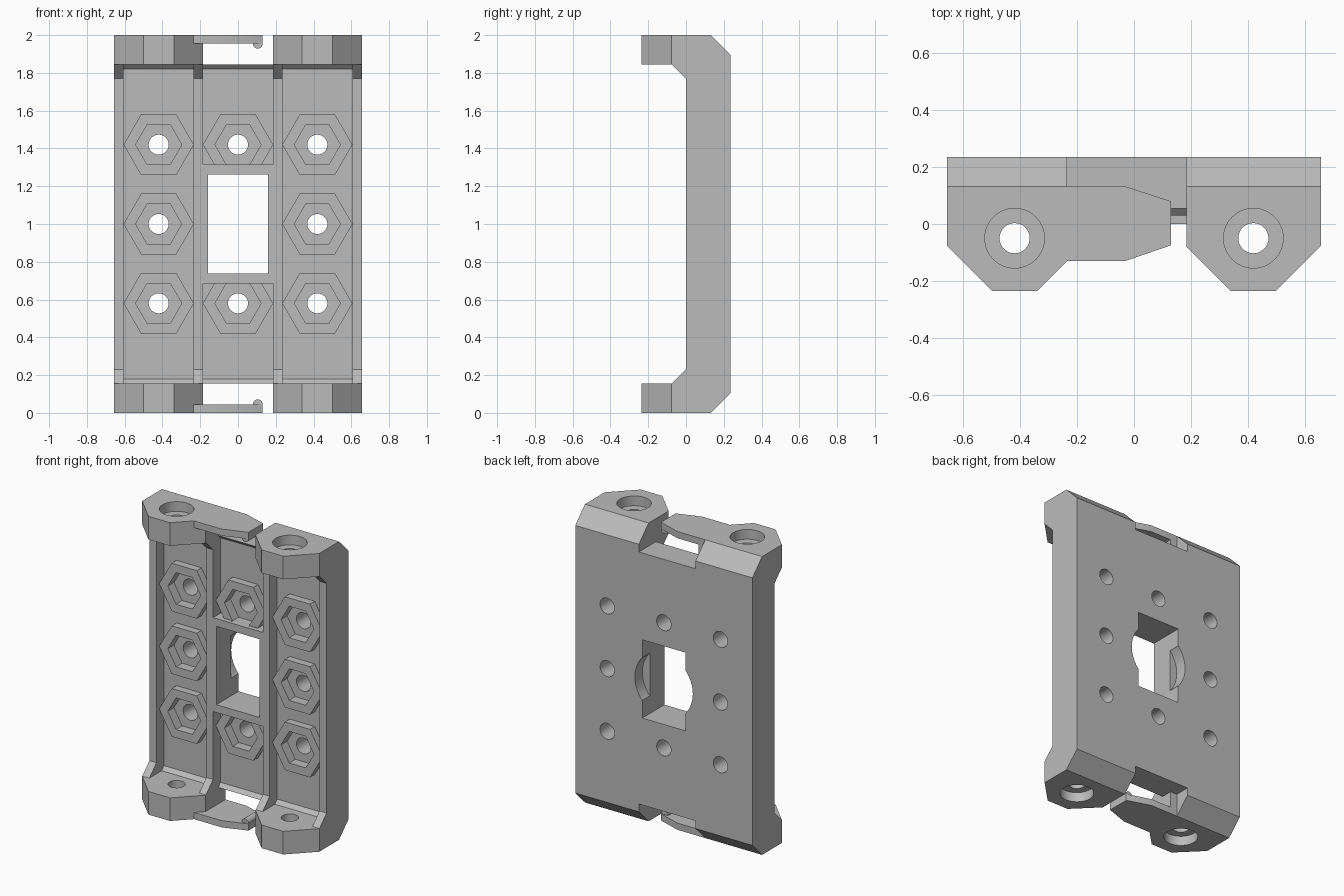
import bpy, bmesh, math

if "Cube" in bpy.data.objects:
    bpy.data.objects.remove(bpy.data.objects["Cube"])

AXES = {'x': lambda a, b, t: (t, a, b),
        'y': lambda a, b, t: (a, t, b),
        'z': lambda a, b, t: (a, b, t)}


def prism(name, pts, axis, lo, hi):
    """Extrude a 2D outline along an axis."""
    place = AXES[axis]
    bm = bmesh.new()
    a = [bm.verts.new(place(p[0], p[1], lo)) for p in pts]
    b = [bm.verts.new(place(p[0], p[1], hi)) for p in pts]
    bm.faces.new(a)
    bm.faces.new(b[::-1])
    n = len(pts)
    for i in range(n):
        j = (i + 1) % n
        bm.faces.new((a[i], b[i], b[j], a[j]))
    bmesh.ops.recalc_face_normals(bm, faces=bm.faces)
    me = bpy.data.meshes.new(name)
    bm.to_mesh(me)
    bm.free()
    ob = bpy.data.objects.new(name, me)
    bpy.context.collection.objects.link(ob)
    return ob


def ring(cx, cy, r, n=48):
    return [(cx + r * math.cos(2 * math.pi * i / n),
             cy + r * math.sin(2 * math.pi * i / n)) for i in range(n)]


def rect(a0, a1, b0, b1):
    return [(a0, b0), (a1, b0), (a1, b1), (a0, b1)]


def flip(pts):
    """Mirror an outline top to bottom about z = 1."""
    return [(a, 2 - b) for a, b in pts]


def combine(op, pts, axis, lo, hi):
    """Boolean a prism into the body."""
    tool = prism("tool", pts, axis, lo, hi)
    mod = body.modifiers.new("bool", 'BOOLEAN')
    mod.operation = op
    mod.solver = 'EXACT'
    mod.object = tool
    bpy.context.view_layer.objects.active = body
    bpy.ops.object.modifier_apply(modifier=mod.name)
    me = tool.data
    bpy.data.objects.remove(tool)
    bpy.data.meshes.remove(me)


W = 0.657      # half width
EAR = 1.845    # underside of upper ears
FLOOR = 0.08   # recessed bay floor

# Side silhouette, trimmed by the plan outline with its four ears
half = [(-0.3, 2), (0.132, 2), (0.235, 1.897)]
under = [(0, 1.77), (-0.075, EAR), (-0.3, EAR)]
side = half + flip(half)[::-1] + flip(under)[::-1] + under
body = prism("bracket_body", side, 'x', -0.8, 0.8)
ear = [(W, 0.4), (W, -0.077), (0.5, -0.235), (0.34, -0.235), (0.185, -0.08)]
plan = ear + [(-x, y) for x, y in ear[::-1]]
combine('INTERSECT', plan, 'z', -0.2, 2.2)

# Outer bays between the ribs
top = [(FLOOR, 1.82), (0.055, EAR), (-0.3, EAR)]
bay = top + flip(top)[::-1]
combine('DIFFERENCE', bay, 'x', -0.605, -0.235)
combine('DIFFERENCE', bay, 'x', 0.235, 0.605)

# Centre bays with the gaps between the ears
gap = [(-0.4, 1.315), (FLOOR, 1.315), (FLOOR, 1.82), (0.055, EAR),
       (0.4, EAR), (0.4, 2.3), (-0.4, 2.3)]
for f in (list, flip):
    combine('DIFFERENCE', f(gap), 'x', -0.185, 0.185)
    # wider relief behind the clip
    combine('DIFFERENCE', f(rect(0.132, 0.4, EAR, 2.3)), 'x', -0.235, -0.18)

# Hexagonal nut seats with bolt holes
seats = [(x, z) for x in (-0.42, 0, 0.42) for z in (0.58, 1.0, 1.42)
         if (x, z) != (0, 1.0)]
for x, z in seats:
    combine('UNION', ring(x, z, 0.186, 6), 'y', 0.03, 0.12)
for x, z in seats:
    combine('DIFFERENCE', ring(x, z, 0.122, 6), 'y', -0.05, 0.095)
    combine('DIFFERENCE', ring(x, z, 0.053), 'y', 0.05, 0.4)

# Window and round recess at the back
combine('DIFFERENCE', rect(-0.16, 0.16, 0.738, 1.263), 'y', -0.4, 0.4)
combine('DIFFERENCE', ring(0, 1.0, 0.215, 64), 'y', 0.155, 0.4)

# Clip tongues with hooked tips
tongue = [(-0.3, -0.13), (-0.03, -0.13), (0.13, -0.075),
          (0.13, 0.08), (-0.03, 0.132), (-0.3, 0.132)]
for z0, z1, hook in ((1.955, 2.0, 1.953), (0.0, 0.045, 0.047)):
    combine('UNION', tongue, 'z', z0, z1)
    combine('UNION', ring(0.1045, hook, 0.025, 24), 'y', -0.074, 0.078)

# Screw holes and counterbores in the ears
for x in (-0.42, 0.42):
    combine('DIFFERENCE', ring(x, -0.05, 0.053), 'z', -0.2, 2.2)
    combine('DIFFERENCE', ring(x, -0.05, 0.105), 'z', 1.935, 2.2)
    combine('DIFFERENCE', ring(x, -0.05, 0.105), 'z', -0.2, 0.065)

# One grey for everything
grey = bpy.data.materials.new("plain_grey")
grey.diffuse_color = (0.5, 0.5, 0.5, 1)
grey.use_nodes = True
grey.node_tree.nodes["Principled BSDF"].inputs["Base Color"].default_value = grey.diffuse_color
body.data.materials.clear()
body.data.materials.append(grey)
for p in body.data.polygons:
    p.material_index = 0

bpy.ops.object.select_all(action='DESELECT')
body.select_set(True)
bpy.context.view_layer.objects.active = body
bpy.ops.object.shade_smooth_by_angle(angle=math.radians(30))
